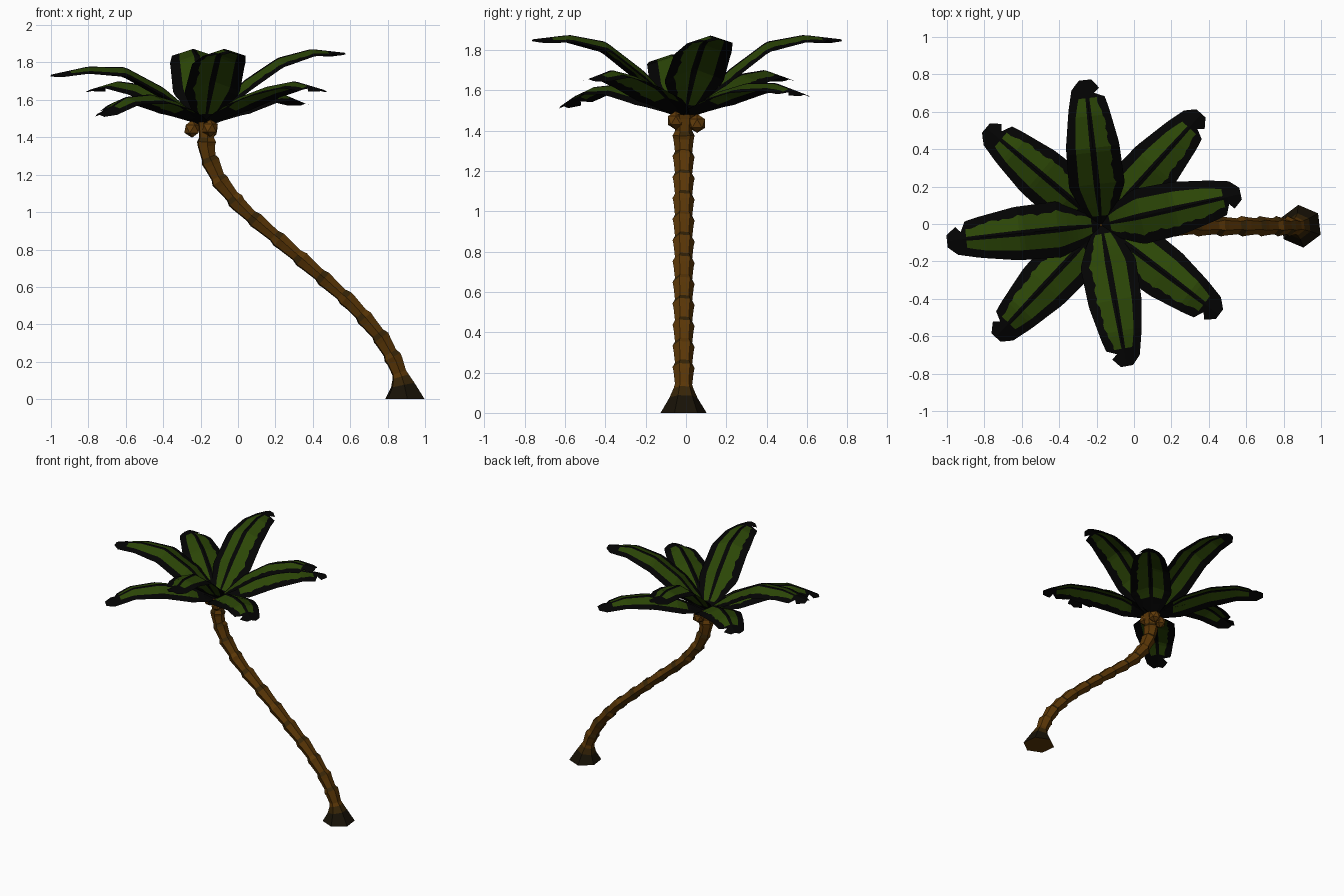
import bpy, math
from mathutils import Vector

if "Cube" in bpy.data.objects:
    bpy.data.objects.remove(bpy.data.objects["Cube"])


def material(name, rgb):
    m = bpy.data.materials.new(name)
    m.diffuse_color = (*rgb, 1)
    m.use_nodes = True
    m.node_tree.nodes["Principled BSDF"].inputs["Base Color"].default_value = m.diffuse_color
    return m


BARK = material("bark brown", (0.105, 0.038, 0.002))
BAND = material("bark dark band", (0.038, 0.018, 0.002))
ROOT = material("root near black", (0.009, 0.006, 0.002))
GREEN = material("leaf green", (0.025, 0.062, 0.002))
BLACK = material("leaf black", (0.001, 0.001, 0.001))
NUT = material("coconut brown", (0.12, 0.044, 0.003))


def make(name, verts, faces, mats, idx):
    me = bpy.data.meshes.new(name)
    me.from_pydata(verts, [], faces)
    for m in mats:
        me.materials.append(m)
    for p, i in zip(me.polygons, idx):
        p.material_index = i
    ob = bpy.data.objects.new(name, me)
    bpy.context.collection.objects.link(ob)
    return ob


def lerp(table, t):
    for (a, u), (b, v) in zip(table, table[1:]):
        if t <= b:
            return u + (v - u) * (t - a) / (b - a)
    return table[-1][1]


# Trunk: six-sided stacked flaring segments along a bent path (z -> x)
PATH = [(0, .892), (.1, .877), (.2, .84), (.33, .765), (.5, .62), (.67, .43),
        (.86, .21), (1.02, .02), (1.17, -.10), (1.32, -.17), (1.49, -.165)]
YC, SIDES = -0.012, 6


def ring(z, r):
    dx = (lerp(PATH, min(z + .05, 1.49)) - lerp(PATH, max(z - .05, 0)))
    dz = min(z + .05, 1.49) - max(z - .05, 0)
    tan = Vector((dx, 0, dz)).normalized() if z > .05 else Vector((0, 0, 1))
    side = Vector((tan.z, 0, -tan.x)) * (.55 + .45 * tan.z)
    c = Vector((lerp(PATH, z), YC, z))
    return [c + side * r * math.cos(a) + Vector((0, r * math.sin(a), 0))
            for a in [math.pi / 2 + .12 + k * math.tau / SIDES for k in range(SIDES)]]


rings = [(0, .115), (.075, .07), (.12, .050)]
N = 13
for k in range(N):
    z0, z1 = .12 + k * 1.36 / N, .12 + (k + 1) * 1.36 / N
    rings += [(z0 + .022, .043), (z1 - .022, .050), (z1, .055)]
verts, faces, idx = [], [], []
for z, r in rings:
    verts += ring(z, r)
for i in range(len(rings) - 1):
    for k in range(SIDES):
        a, b = i * SIDES + k, i * SIDES + (k + 1) % SIDES
        faces.append((a, b, b + SIDES, a + SIDES))
        seg = (i - 2) // 3
        band = i > 2 and (i - 2) % 3 == 0 and (k + seg) % 3 != 0
        idx.append(2 if i == 0 else 1 if i == 1 or band else 0)
faces += [tuple(range(SIDES))[::-1], tuple(range(len(verts) - SIDES, len(verts)))]
idx += [0, 0]
make("trunk", verts, faces, [BARK, BAND, ROOT], idx)

# Coconuts under the crown
for i, p in enumerate([(-.15, -.05, 1.45), (-.245, .0, 1.445), (-.15, .055, 1.435)]):
    bpy.ops.mesh.primitive_ico_sphere_add(subdivisions=1, radius=.047, location=p)
    bpy.context.object.name = f"coconut_{i + 1}"
    bpy.context.object.data.materials.append(NUT)

# Fronds: ridged, arching blades with a black rim, rib and notched tip
WIDTH = [(0, .03), (.12, .095), (.27, .15), (.55, .143), (.8, .108), (.94, .08), (1, .035)]


def frond(name, tip, heights, base_z, green_from):
    base = Vector((-.175, -.005, 0))
    d = Vector((tip[0], tip[1], 0)) - base
    length = d.length
    d.normalize()
    left = Vector((-d.y, d.x, 0))
    profile = list(zip((0, .27, .52, .76, 1), (base_z, *heights)))
    verts, faces, idx = [], [], []
    steps = 32
    for i in range(steps + 1):
        t = i / steps
        w = lerp(WIDTH, t)
        wave = .04 * math.sin(i * 2.3) + .03 * math.sin(i * .9)
        green = (.64 + wave) * (1 if t < .75 else 1 - (t - .75) * 1.5)
        for v in (-1, -green, -.11, 0, .11, green - wave, 1):
            o = v * w
            if v < 0 and t > .88:     # notch beside the tip on one side
                o *= .45 if t < .92 else .85
            drop = (.4 - .1 * t) * abs(o) * min(1, t * 4)
            verts.append(base + d * length * t + left * o
                         + Vector((0, 0, lerp(profile, t) - drop)))
    for i in range(steps):
        t = (i + .5) / steps
        for c in range(6):
            a = i * 7 + c
            faces.append((a, a + 7, a + 8, a + 1)[::-1])
            idx.append(0 if c in (1, 4) and green_from < t < .86 else 1)
    make(name, verts, faces, [GREEN, BLACK], idx)


# tip (x, y) and heights along the rib
UPPER = [((.57, .16), (1.70, 1.825, 1.872, 1.852)),
         ((-.26, .77), (1.695, 1.84, 1.874, 1.852)),
         ((-1.0, -.09), (1.665, 1.775, 1.778, 1.735)),
         ((-.04, -.76), (1.695, 1.84, 1.874, 1.852))]
LOWER = [((.36, .59), (1.59, 1.635, 1.635, 1.58)),
         ((-.79, .515), (1.61, 1.68, 1.70, 1.655)),
         ((-.74, -.605), (1.59, 1.63, 1.615, 1.52)),
         ((.455, -.485), (1.61, 1.67, 1.70, 1.655))]
for i, (tip, hs) in enumerate(UPPER):
    frond(f"upper_frond_{i + 1}", tip, hs, 1.475, .06)
for i, (tip, hs) in enumerate(LOWER):
    frond(f"lower_frond_{i + 1}", tip, hs, 1.46, .2)
